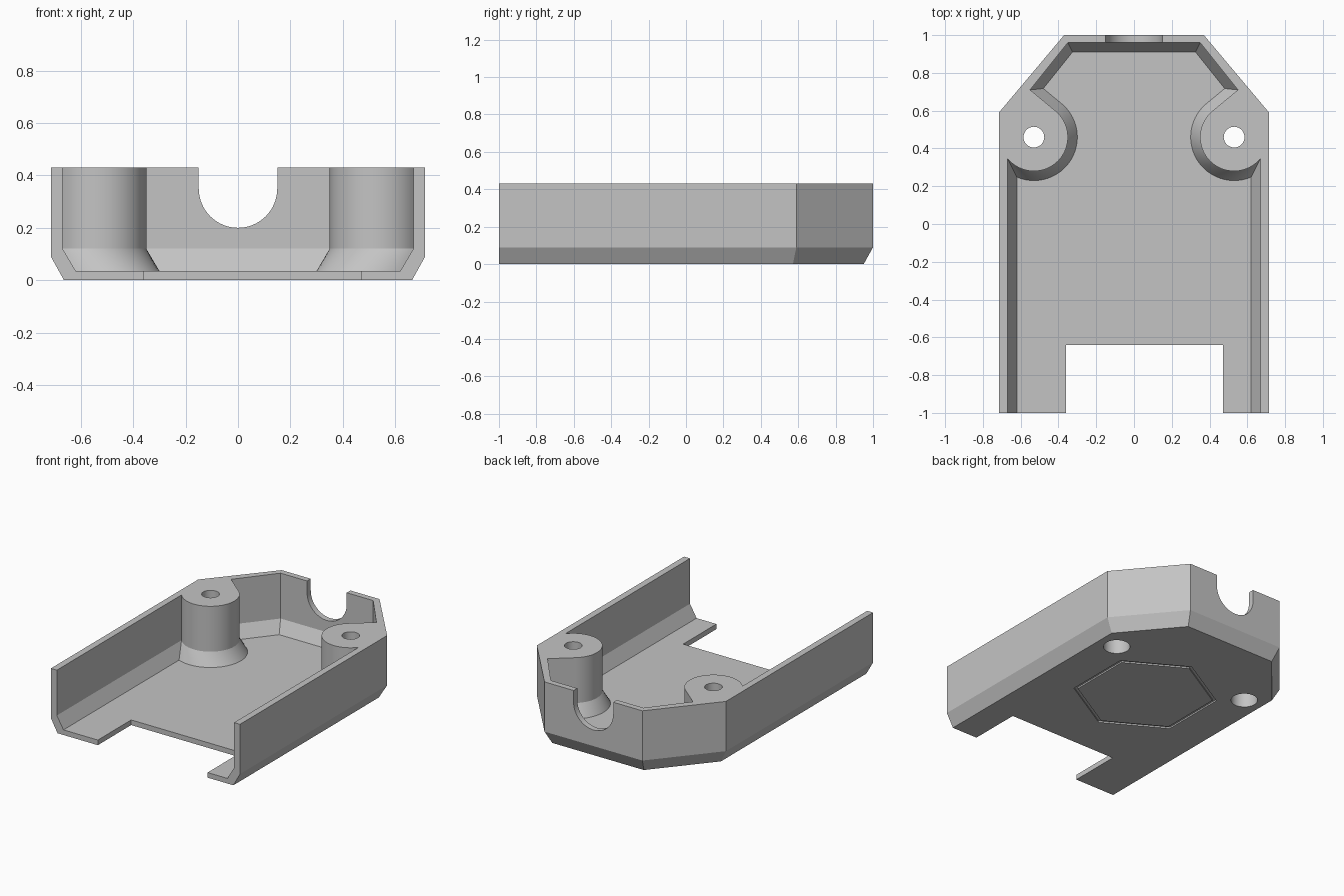
import bpy, bmesh
from math import sin, cos, pi, radians, acos, asin, atan2, hypot
from mathutils import Vector, Matrix

if "Cube" in bpy.data.objects:
    bpy.data.objects.remove(bpy.data.objects["Cube"])

HEIGHT, FRONT = 0.43, -1.0
BOSS = Vector((0.53, 0.46))
BOSS_R = 0.18

grey = bpy.data.materials.new("plain_grey")
grey.use_nodes = True
colour = (0.55, 0.55, 0.55, 1)
grey.diffuse_color = colour
grey.node_tree.nodes["Principled BSDF"].inputs["Base Color"].default_value = colour


def make_object(name, bm):
    bmesh.ops.recalc_face_normals(bm, faces=bm.faces)
    mesh = bpy.data.meshes.new(name)
    bm.to_mesh(mesh)
    bm.free()
    mesh.materials.append(grey)
    obj = bpy.data.objects.new(name, mesh)
    bpy.context.collection.objects.link(obj)
    return obj


def loft(name, layers):
    """Closed solid through (z, outline) layers with matching point counts."""
    bm = bmesh.new()
    rings = [[bm.verts.new((p[0], p[1], z)) for p in pts] for z, pts in layers]
    for a, b in zip(rings, rings[1:]):
        for i in range(len(a)):
            j = (i + 1) % len(a)
            bm.faces.new((a[i], a[j], b[j], b[i]))
    bm.faces.new(rings[0][::-1])
    bm.faces.new(rings[-1])
    return make_object(name, bm)


def mirrored(half):
    return half + [(-p[0], p[1]) for p in reversed(half)]


def mitre(point, n1, n2, d):
    return Vector(point) + (n1 + n2) * d / (1 + n1.dot(n2))


def inward(a, b):
    d = (Vector(b) - Vector(a)).normalized()
    return Vector((-d.y, d.x))


LEFT, DOWN = Vector((-1, 0)), Vector((0, -1))


def outer_outline(d):
    side, back = (0.715, 0.59), (0.37, 1.0)
    slope = inward(side, back)
    return mirrored([(side[0] - d, FRONT), mitre(side, LEFT, slope, d),
                     mitre(back, slope, DOWN, d)])


def cavity_outline(d, steps=40):
    side = 0.67 - d
    neck, back = Vector((0.55, 0.71)), Vector((0.35, 0.96))
    r = BOSS_R + d
    # Arc runs from the side wall around the boss to its tangent to the neck
    start = -acos((side - BOSS.x) / r)
    to_neck = neck - BOSS
    end = atan2(to_neck.y, to_neck.x) + acos(BOSS_R / to_neck.length) - 2 * pi
    half = [(side, FRONT - 0.2)]
    for i in range(steps + 1):
        a = start + (end - start) * i / steps
        half.append((BOSS.x + r * cos(a), BOSS.y + r * sin(a)))
    slope = inward(neck, back)
    half.append(mitre(neck, Vector((cos(end), sin(end))), slope, d))
    half.append(mitre(back, slope, DOWN, d))
    return mirrored(half)


def box(name, lo, hi):
    pts = [(lo[0], lo[1]), (hi[0], lo[1]), (hi[0], hi[1]), (lo[0], hi[1])]
    return loft(name, [(lo[2], pts), (hi[2], pts)])


def ring_points(x, y, r, n, turn=0):
    return [(x + r * cos(2 * pi * i / n + turn), y + r * sin(2 * pi * i / n + turn))
            for i in range(n)]


def cut(target, cutter):
    mod = target.modifiers.new("cut", 'BOOLEAN')
    mod.operation = 'DIFFERENCE'
    mod.solver = 'EXACT'
    mod.object = cutter
    bpy.context.view_layer.objects.active = target
    bpy.ops.object.modifier_apply(modifier=mod.name)
    bpy.data.objects.remove(cutter)


# Tray body with chamfered lower edge
tray = loft("tray_body", [(0, outer_outline(0.05)), (0.09, outer_outline(0)),
                          (HEIGHT, outer_outline(0))])

# Open cavity, leaving walls and two screw bosses
cut(tray, loft("cavity", [(0.035, cavity_outline(0.05)), (0.12, cavity_outline(0)),
                          (0.6, cavity_outline(0))]))

# Off-centre notch in the front of the floor
cut(tray, box("floor_notch", (-0.36, -1.2, -0.1), (0.47, -0.64, 0.2)))

# Screw holes with wider recesses underneath
for s in (-1, 1):
    x = s * BOSS.x
    narrow, wide = ring_points(x, BOSS.y, 0.055, 32), ring_points(x, BOSS.y, 0.085, 32)
    cut(tray, loft("screw_hole", [(-0.1, wide), (0.2, wide), (0.2, narrow), (0.6, narrow)]))

# Rounded cable slot in the back wall
bm = bmesh.new()
slot = [(0.15, 0.6)] + [(0.15 * cos(pi * i / 32), 0.35 - 0.15 * sin(pi * i / 32))
                        for i in range(33)] + [(-0.15, 0.6)]
face = bm.faces.new([bm.verts.new((x, 0.93, z)) for x, z in slot])
made = bmesh.ops.extrude_face_region(bm, geom=[face])["geom"]
bmesh.ops.translate(bm, vec=(0, 0.2, 0),
                    verts=[v for v in made if isinstance(v, bmesh.types.BMVert)])
cut(tray, make_object("cable_slot", bm))

# Shallow hexagonal groove on the underside
groove = loft("hex_groove", [(-0.05, ring_points(0, 0.11, 0.46, 6, pi / 2)),
                             (0.01, ring_points(0, 0.11, 0.46, 6, pi / 2))])
cut(groove, loft("hex_core", [(-0.1, ring_points(0, 0.11, 0.435, 6, pi / 2)),
                              (0.1, ring_points(0, 0.11, 0.435, 6, pi / 2))]))
cut(tray, groove)

# Smooth round surfaces, crisp edges
bpy.ops.object.select_all(action='DESELECT')
tray.select_set(True)
bpy.context.view_layer.objects.active = tray
bpy.ops.object.shade_smooth_by_angle(angle=radians(25))
